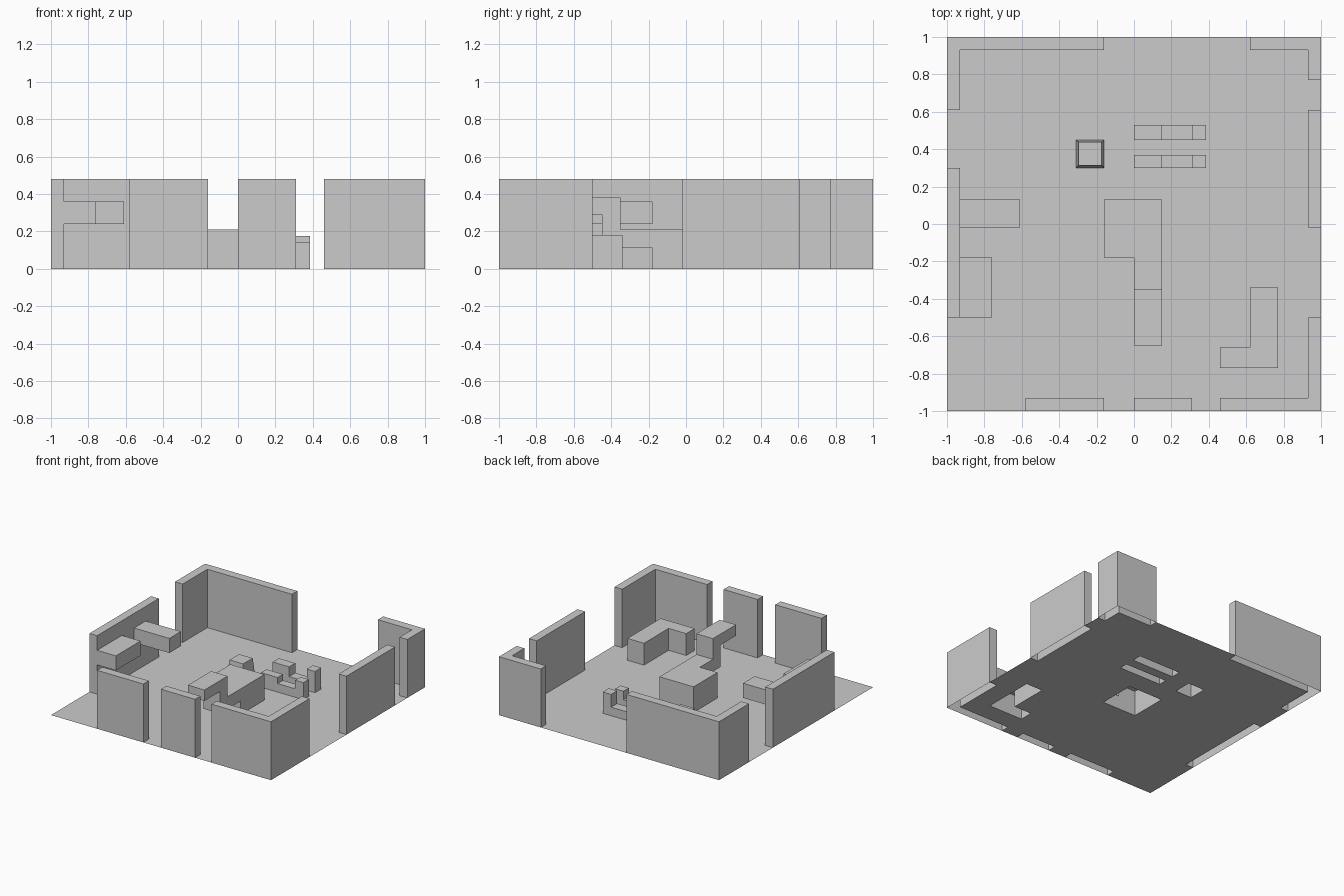
import bpy, bmesh

if "Cube" in bpy.data.objects:
    bpy.data.objects.remove(bpy.data.objects["Cube"])

WALL_H = 0.48
footprints = []          # ground areas covered by solid parts


def finish(name, bm):
    me = bpy.data.meshes.new(name)
    bm.to_mesh(me)
    bm.free()
    ob = bpy.data.objects.new(name, me)
    bpy.context.collection.objects.link(ob)
    return ob


def part(name, boxes):
    """Outer shell of several joined boxes (x0,x1,y0,y1,z0,z1), open where it meets the floor."""
    for b in boxes:
        if b[4] == 0:
            footprints.append(b[:4])
    cuts = [sorted({b[a * 2 + k] for b in boxes for k in (0, 1)}) for a in range(3)]

    def solid(idx):
        mid = []
        for a in range(3):
            if not 0 <= idx[a] < len(cuts[a]) - 1:
                return False
            mid.append((cuts[a][idx[a]] + cuts[a][idx[a] + 1]) / 2)
        return any(all(b[a * 2] < mid[a] < b[a * 2 + 1] for a in range(3)) for b in boxes)

    bm = bmesh.new()
    nx, ny, nz = (len(c) - 1 for c in cuts)
    for cell in ((i, j, k) for i in range(nx) for j in range(ny) for k in range(nz)):
        if not solid(cell):
            continue
        for a in range(3):
            u, v = (a + 1) % 3, (a + 2) % 3
            for s in (0, 1):
                near = list(cell)
                near[a] += 2 * s - 1
                if solid(near) or (a == 2 and s == 0 and cuts[2][cell[2]] == 0):
                    continue
                ring = []
                for du, dv in ((0, 0), (1, 0), (1, 1), (0, 1)):
                    p = [0, 0, 0]
                    p[a] = cuts[a][cell[a] + s]
                    p[u] = cuts[u][cell[u] + du]
                    p[v] = cuts[v][cell[v] + dv]
                    ring.append(bm.verts.new(p))
                bm.faces.new(ring if s else ring[::-1])
    bmesh.ops.remove_doubles(bm, verts=bm.verts, dist=1e-4)
    bmesh.ops.dissolve_limit(bm, angle_limit=0.01, verts=bm.verts, edges=bm.edges)
    return finish(name, bm)


def wall(x0, x1, y0, y1):
    return (x0, x1, y0, y1, 0, WALL_H)


# Outer walls with door gaps
part("back_left_wall", [wall(-1, -.16, .93, 1), wall(-1, -.93, .61, 1)])
part("back_right_wall", [wall(.62, 1, .93, 1), wall(.93, 1, .77, 1)])
part("right_wall", [wall(.93, 1, -.02, .61)])
part("front_right_wall", [wall(.93, 1, -1, -.5), wall(.46, 1, -1, -.93)])
part("front_middle_wall", [wall(0, .31, -1, -.93)])
part("front_left_wall", [wall(-.58, -.16, -1, -.93)])

# Left wall carrying two raised ledges
part("left_wall_with_ledges", [wall(-1, -.93, -.5, .3),
                               (-.93, -.76, -.5, -.18, .24, .36),
                               (-.93, -.61, -.02, .13, .24, .36)])

# Central block with a stepped overhanging arm
part("centre_block", [(-.16, .15, -.18, .13, 0, .21),
                      (0, .15, -.45, -.18, .11, .21),
                      (0, .15, -.45, -.35, .21, .38),
                      (0, .15, -.65, -.45, .29, .38)])

# L-shaped block
part("corner_block", [(.62, .77, -.77, -.34, 0, .18), (.46, .62, -.77, -.66, 0, .18)])

# Two low rails with raised ends
for name, y0, y1, left_h, right_h in (("front_rail", .3, .37, .12, .14),
                                      ("rear_rail", .45, .53, .15, .175)):
    part(name, [(0, .15, y0, y1, 0, left_h), (.15, .31, y0, y1, 0, .07),
                (.31, .385, y0, y1, 0, right_h)])

# Small pedestal, tapered towards the top
pedestal = part("pedestal", [(-.31, -.16, .3, .45, 0, .14)])
for v in pedestal.data.vertices:
    if v.co.z > .1:
        v.co.x = -.235 + (v.co.x + .235) * .83
        v.co.y = .375 + (v.co.y - .375) * .83

# Floor sheet, open beneath the solid parts
xs = sorted({-1, 1} | {v for f in footprints for v in f[:2]})
ys = sorted({-1, 1} | {v for f in footprints for v in f[2:]})
bm = bmesh.new()
for x0, x1 in zip(xs, xs[1:]):
    for y0, y1 in zip(ys, ys[1:]):
        cx, cy = (x0 + x1) / 2, (y0 + y1) / 2
        if not any(f[0] < cx < f[1] and f[2] < cy < f[3] for f in footprints):
            bm.faces.new([bm.verts.new((x, y, 0)) for x, y in
                          ((x0, y0), (x1, y0), (x1, y1), (x0, y1))])
bmesh.ops.remove_doubles(bm, verts=bm.verts, dist=1e-4)
finish("floor", bm)
